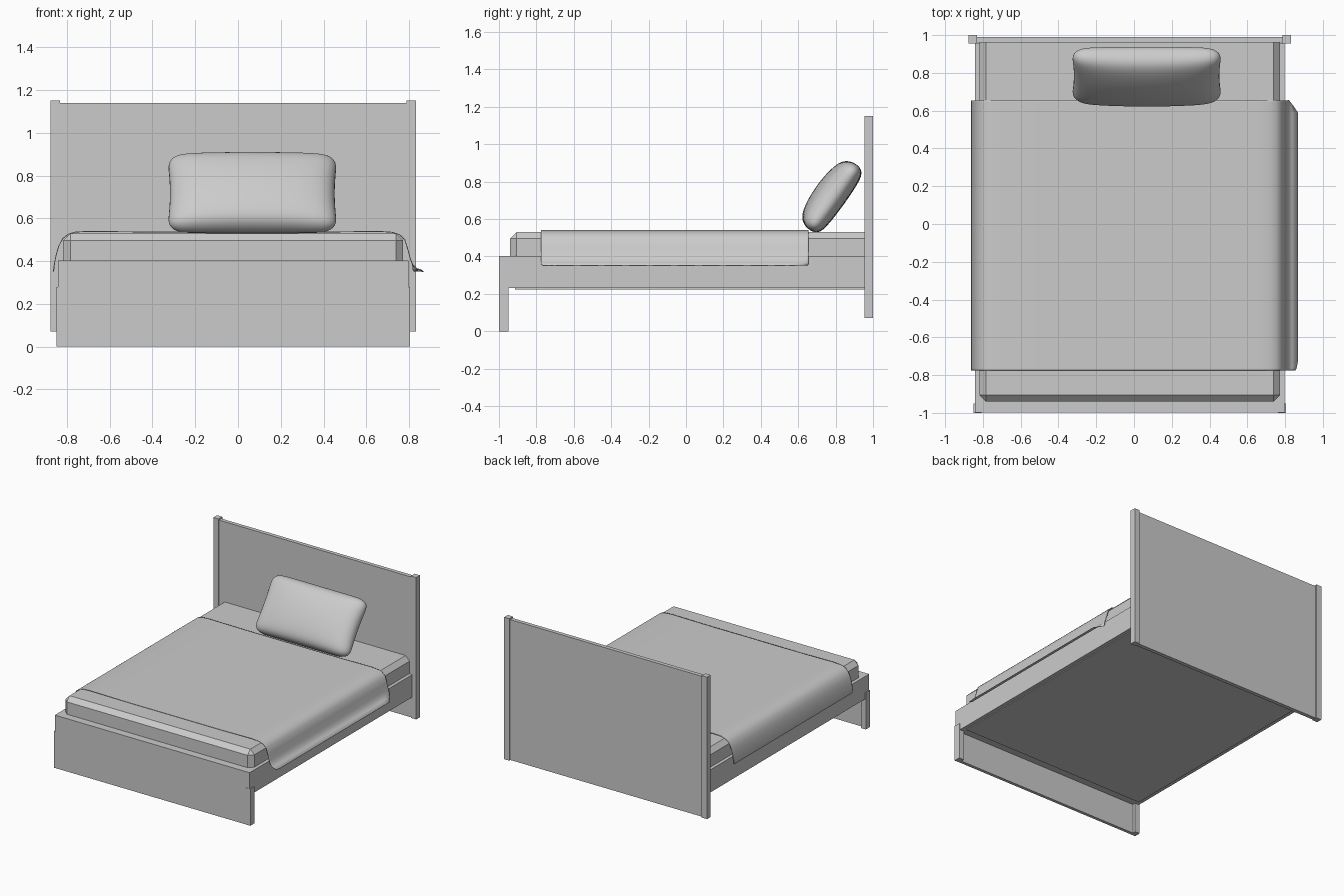
import bpy, bmesh, math
from mathutils import Vector

if "Cube" in bpy.data.objects:
    bpy.data.objects.remove(bpy.data.objects["Cube"])

CX = -0.0225  # centre line of the bed frame


def finish(name, bm, smooth=False):
    bmesh.ops.recalc_face_normals(bm, faces=bm.faces)
    me = bpy.data.meshes.new(name)
    bm.to_mesh(me)
    bm.free()
    ob = bpy.data.objects.new(name, me)
    bpy.context.collection.objects.link(ob)
    if smooth:
        for p in me.polygons:
            p.use_smooth = True
    return ob


def box_bm(x, y, z):
    bm = bmesh.new()
    bmesh.ops.create_cube(bm, size=1)
    for v in bm.verts:
        v.co = Vector([(r[0] + r[1]) / 2 + c * (r[1] - r[0]) for r, c in zip((x, y, z), v.co)])
    return bm


def box(name, x, y, z):
    return finish(name, box_bm(x, y, z))


# Headboard panel, headboard posts, foot legs and side rails
box("headboard_panel", (CX - 0.85, CX + 0.85), (0.96, 0.99), (0.072, 1.14))
for side, s in (("left", -1), ("right", 1)):
    def span(a, b):
        return sorted((CX + s * a, CX + s * b))
    box("headboard_post_" + side, span(0.81, 0.854), (0.955, 1.0), (0.07, 1.15))
    box("foot_leg_" + side, span(0.785, 0.826), (-1.0, -0.95), (0, 0.28))
    box("side_rail_" + side, span(0.76, 0.82), (-0.94, 0.957), (0.23, 0.402))

# Foot end: thick rail above, thin apron down to the floor
box("foot_rail", (CX - 0.82, CX + 0.82), (-0.999, -0.90), (0.23, 0.402))
box("foot_apron", (CX - 0.82, CX + 0.82), (-0.999, -0.975), (0, 0.26))

# Base board under the frame
box("base_board", (CX - 0.79, CX + 0.79), (-0.915, 0.957), (0.224, 0.26))

# Mattress with chamfered top, side and front corner edges
bm = box_bm((CX - 0.795, CX + 0.795), (-0.94, 0.96), (0.25, 0.53))
edges = []
for e in bm.edges:
    mid = (e.verts[0].co + e.verts[1].co) / 2
    upright = abs(e.verts[0].co.z - e.verts[1].co.z) > 0.1
    if mid.y < 0.9 and (upright or mid.z > 0.5):
        edges.append(e)
bmesh.ops.bevel(bm, geom=edges, offset=0.034, segments=1, affect='EDGES')
finish("mattress", bm)

# Blanket: cross-section draped over both sides, swept along the bed
section = [(-0.862, 0.352), (-0.858, 0.39), (-0.85, 0.43), (-0.839, 0.468), (-0.82, 0.505),
           (-0.795, 0.525), (-0.76, 0.536), (-0.70, 0.539), (-0.4, 0.536), (0, 0.536),
           (0.4, 0.536), (0.66, 0.539), (0.72, 0.535), (0.755, 0.524), (0.78, 0.50),
           (0.794, 0.455), (0.806, 0.41), (0.816, 0.385), (0.835, 0.365), (0.867, 0.352)]
ys = [-0.775, -0.765, -0.73] + [-0.7 + 0.13 * i for i in range(10)] + [0.55, 0.59, 0.625, 0.648, 0.655]
bm = bmesh.new()
rows = []
for y in ys:
    limit = min(0.868, 0.818 + (0.655 - y) * 0.8, 0.855 + (y + 0.775) * 0.5)
    lift = 0.008 if y > 0.65 or y < -0.77 else 0.0
    rows.append([bm.verts.new((min(x, limit), y, z + (lift if z < 0.356 else 0))) for x, z in section])
for a, b in zip(rows, rows[1:]):
    for i in range(len(section) - 1):
        bm.faces.new((a[i], a[i + 1], b[i + 1], b[i]))
blanket = finish("blanket", bm, True)
mod = blanket.modifiers.new("thickness", 'SOLIDIFY')
mod.thickness = 0.004
mod.offset = 0

# Pillow: two puffed grids sharing a rim, leaning towards the headboard
N = 32
bm = bmesh.new()
along = Vector((0, 0.585, 0.811))
out = Vector((0, -0.811, 0.585))
centre = Vector((0.067, 0.787, 0.716))


def pillow_point(i, j, front):
    u = math.sin(math.pi * (i / N - 0.5))
    v = math.sin(math.pi * (j / N - 0.5))
    rim = math.sqrt(max(0, (1 - u ** 10) * (1 - v ** 10)))
    puff = math.sqrt(max(0, (1 - u * u) * (1 - v * v)))
    h = 0.042 * rim + 0.065 * puff if front else -0.045 * rim - 0.023 * puff
    x = 0.397 * u * (1 - 0.06 * abs(v) ** 10) * (0.97 + 0.035 * v * v)
    w = 0.215 * v * (1 - 0.10 * abs(u) ** 14)
    return centre + Vector((x, 0, 0)) + along * w + out * h


for front in (True, False):
    g = [[bm.verts.new(pillow_point(i, j, front)) for j in range(N + 1)] for i in range(N + 1)]
    for i in range(N):
        for j in range(N):
            bm.faces.new((g[i][j], g[i + 1][j], g[i + 1][j + 1], g[i][j + 1]))
bmesh.ops.remove_doubles(bm, verts=bm.verts, dist=0.0001)
finish("pillow", bm, True)
